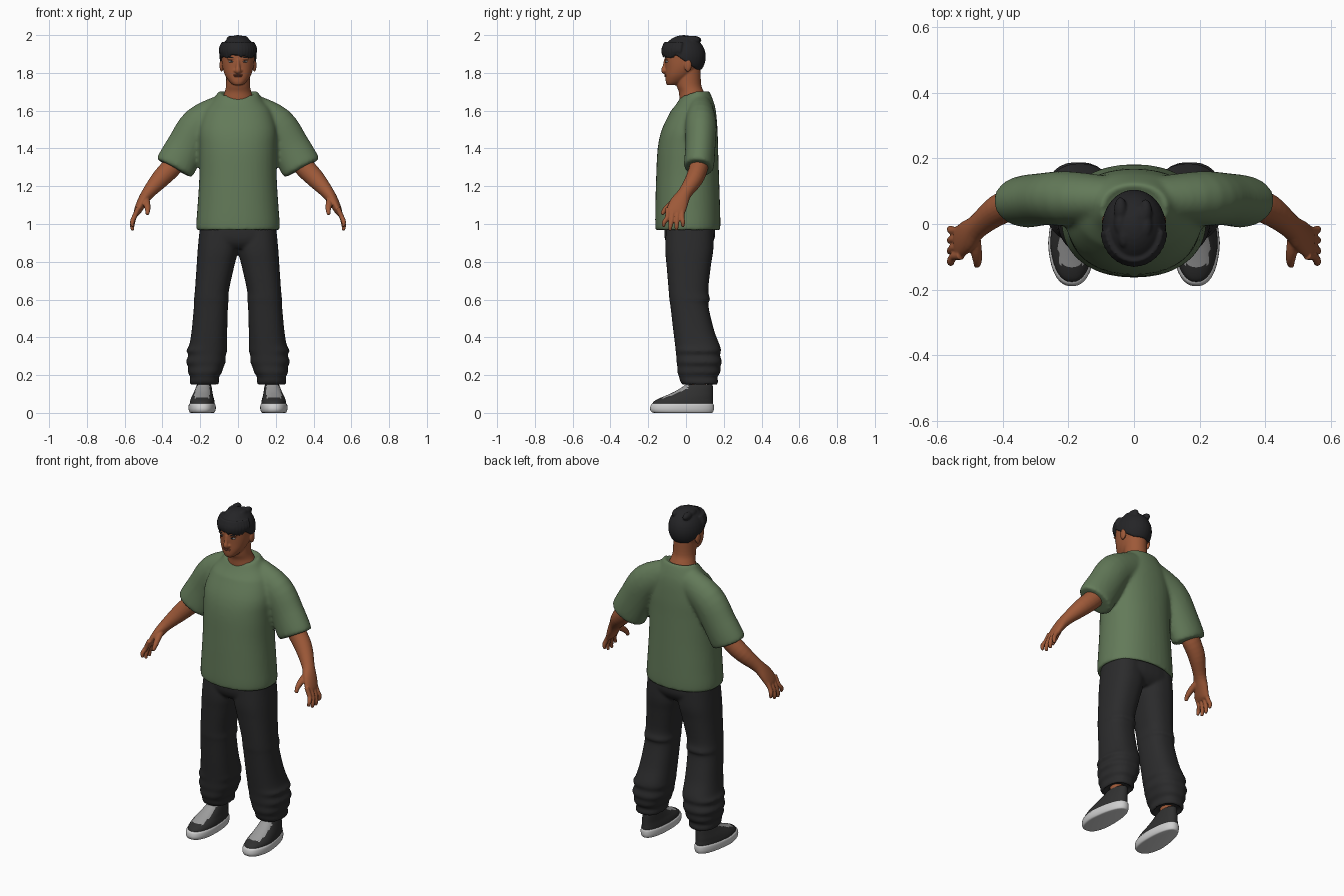
import bpy, bmesh, math, random
from mathutils import Vector, Matrix

cube = bpy.data.objects.get("Cube")
if cube:
    bpy.data.objects.remove(cube, do_unlink=True)
random.seed(4)


def material(name, r, g, b):
    mat = bpy.data.materials.new(name)
    mat.use_nodes = True
    mat.diffuse_color = (r, g, b, 1)
    shader = mat.node_tree.nodes["Principled BSDF"]
    shader.inputs["Base Color"].default_value = (r, g, b, 1)
    shader.inputs["Roughness"].default_value = 0.8
    return mat


SKIN = material("brown skin", .34, .10, .04)
LIPS = material("dark lips", .22, .06, .035)
GREEN = material("green cotton", .125, .195, .1)
BLACK = material("black cloth", .024, .024, .025)
HAIR = material("black hair", .018, .018, .02)
CHARCOAL = material("charcoal shoe", .03, .03, .03)
WHITE = material("white rubber", .62, .62, .62)
GREY = material("grey mesh", .33, .33, .33)
EYE = material("eye white", .55, .53, .5)


def spline(rows, steps=4):
    """Smooth curve through rows of values."""
    result = []
    last = len(rows) - 1
    for i in range(last):
        a, b, c, d = (rows[max(0, min(last, i + k))] for k in (-1, 0, 1, 2))
        for s in range(steps):
            t = s / steps
            result.append([q + t * ((r - p) / 2 + t * (p - 2.5 * q + 2 * r - w / 2
                           + t * (1.5 * (q - r) + (w - p) / 2)))
                           for p, q, r, w in zip(a, b, c, d)])
    return result + [list(rows[-1])]


def loft(bm, frames, power, sides=40):
    """Skin closed super-ellipse rings placed on (centre, u, v) frames."""
    rings = []
    for centre, u, v in frames:
        ring = []
        for i in range(sides):
            angle = math.tau * i / sides
            c, s = math.cos(angle), math.sin(angle)
            c = math.copysign(abs(c) ** (2 / power), c)
            s = math.copysign(abs(s) ** (2 / power), s)
            ring.append(bm.verts.new(centre + u * c + v * s))
        rings.append(ring)
    for low, high in zip(rings, rings[1:]):
        for i in range(sides):
            j = (i + 1) % sides
            bm.faces.new((low[i], low[j], high[j], high[i]))
    bm.faces.new(rings[0][::-1])
    bm.faces.new(rings[-1])


def slab(bm, rows, power=2.2):
    """Stack of level sections: height, x centre, half width, front y, back y."""
    loft(bm, [(Vector((x, (front + back) / 2, z)), Vector((w, 0, 0)),
               Vector((0, (back - front) / 2, 0)))
              for z, x, w, front, back in spline(rows)], power)


def tube(bm, rows, sides=24):
    """Limb along a path: x, y, z, side radius, front-back radius."""
    path = spline(rows)
    points = [Vector(p[:3]) for p in path]
    frames = []
    for i, p in enumerate(path):
        along = (points[min(i + 1, len(path) - 1)] - points[max(i - 1, 0)]).normalized()
        v = Vector((0, 1, 0))
        v = (v - along * v.dot(along)).normalized()
        frames.append((points[i], v.cross(along) * p[3], v * p[4]))
    loft(bm, frames, 2, sides)


def ball(bm, place, size):
    bmesh.ops.create_uvsphere(bm, u_segments=32, v_segments=20, radius=1,
                              matrix=Matrix.Translation(place) @ Matrix.Diagonal((*size, 1)))


def finish(name, bm, mats, mirror=False, voxel=0, smooth=4):
    bmesh.ops.recalc_face_normals(bm, faces=bm.faces)
    mesh = bpy.data.meshes.new(name)
    bm.to_mesh(mesh)
    bm.free()
    obj = bpy.data.objects.new(name, mesh)
    bpy.context.collection.objects.link(obj)
    for mat in mats:
        mesh.materials.append(mat)
    if mirror:
        obj.modifiers.new("Mirror", "MIRROR").use_mirror_merge = False
    if voxel:
        fuse = obj.modifiers.new("Fuse", "REMESH")
        fuse.mode = "VOXEL"
        fuse.voxel_size = voxel
        fuse.use_smooth_shade = True
        relax = obj.modifiers.new("Relax", "SMOOTH")
        relax.factor = 0.5
        relax.iterations = smooth
    bpy.ops.object.select_all(action="DESELECT")
    obj.select_set(True)
    bpy.context.view_layer.objects.active = obj
    if voxel:
        mesh.shade_smooth()
    else:
        bpy.ops.object.shade_smooth_by_angle(angle=math.radians(50))
    return obj


# Shirt: body with hollow hem, dipped neckline and short sleeves
bm = bmesh.new()
slab(bm, [(1.03, 0, .195, -.13, .15), (.98, 0, .2, -.14, .16), (.965, 0, .217, -.158, .178),
          (1, 0, .221, -.163, .182), (1.1, 0, .214, -.162, .18), (1.25, 0, .205, -.158, .175),
          (1.4, 0, .205, -.15, .17), (1.5, 0, .205, -.128, .167), (1.6, 0, .175, -.08, .158),
          (1.66, 0, .13, -.05, .142), (1.705, 0, .1, -.025, .12), (1.69, 0, .08, -.01, .105)])
for v in bm.verts:
    if v.co.z > 1.6:
        v.co.z -= .35 * max(0, .06 - v.co.y) * min(1, (v.co.z - 1.6) * 10)
tube(bm, [(.07, .075, 1.6, .09, .07), (.2, .078, 1.525, .102, .083), (.275, .076, 1.41, .104, .08),
          (.333, .068, 1.305, .107, .079), (.33, .068, 1.31, .09, .064), (.315, .07, 1.345, .085, .06)])
finish("shirt", bm, [GREEN], mirror=True, voxel=.01, smooth=5)

# Trousers: hips and two baggy legs with folds above the cuffs
bm = bmesh.new()
slab(bm, [(1.06, 0, .19, -.11, .14), (.95, 0, .203, -.115, .155), (.9, 0, .2, -.105, .14),
          (.87, 0, .15, -.08, .11)], 2.5)
slab(bm, [(1, .1, .1, -.105, .145), (.87, .106, .107, -.11, .145), (.78, .119, .1, -.103, .132),
          (.65, .138, .09, -.092, .118), (.6, .141, .092, -.088, .128), (.57, .143, .09, -.083, .118),
          (.44, .151, .094, -.068, .148), (.36, .158, .1, -.058, .178), (.33, .165, .108, -.055, .185),
          (.305, .164, .099, -.052, .18), (.27, .17, .105, -.05, .19), (.245, .17, .094, -.046, .182),
          (.215, .175, .09, -.046, .182), (.19, .177, .076, -.036, .166), (.165, .178, .078, -.03, .17),
          (.147, .178, .07, -.01, .16), (.17, .178, .06, .005, .14)], 2.4)
finish("trousers", bm, [BLACK], mirror=True, voxel=.008, smooth=4)

# Arms: forearm, palm, fingers and thumb
bm = bmesh.new()
tube(bm, [(.27, .075, 1.42, .05, .05), (.34, .07, 1.315, .054, .05), (.41, .045, 1.24, .049, .047),
          (.475, -.005, 1.165, .034, .037), (.508, -.035, 1.115, .027, .048),
          (.533, -.055, 1.065, .019, .05), (.54, -.058, 1.045, .01, .044)])
for k, drop in zip((-1.5, -.5, .5, 1.5), (.985, .966, .968, .985)):
    y = -.058 + k * .026
    tube(bm, [(.528, y, 1.085, .013, .013), (.55, y - .002, 1.035, .013, .013),
              (.56, y + k * .007 - .008, drop + .025, .012, .012),
              (.556, y + k * .008 - .01, drop, .008, .008)], 12)
tube(bm, [(.49, -.025, 1.14, .02, .02), (.482, -.08, 1.105, .018, .017),
          (.478, -.112, 1.075, .014, .014), (.48, -.128, 1.05, .009, .009)], 12)
finish("arms", bm, [SKIN], mirror=True, voxel=.004, smooth=3)

# Head: skull, neck, brow, nose and ears
bm = bmesh.new()
slab(bm, [(1.735, 0, .024, -.1, -.05), (1.752, 0, .044, -.107, -.01), (1.785, 0, .067, -.109, .03),
          (1.825, 0, .081, -.109, .065), (1.87, 0, .087, -.111, .085), (1.92, 0, .087, -.11, .088),
          (1.96, 0, .07, -.09, .07), (1.98, 0, .04, -.05, .04)])
slab(bm, [(1.6, 0, .09, -.03, .12), (1.66, 0, .084, -.035, .113), (1.7, 0, .07, -.038, .095),
          (1.74, 0, .063, -.052, .08), (1.82, 0, .063, -.06, .078)], 2)
tube(bm, [(0, -.104, 1.87, .01, .012), (0, -.112, 1.835, .011, .012), (0, -.118, 1.812, .015, .014),
          (0, -.108, 1.802, .014, .01)])
ball(bm, (0, -.122, 1.875), (.001, .001, .001))
for side in (-1, 1):
    ball(bm, (side * .033, -.098, 1.877), (.026, .015, .009))
    ball(bm, (side * .013, -.108, 1.811), (.01, .011, .008))
    ball(bm, (side * .087, .01, 1.84), (.011, .02, .034))
finish("head", bm, [SKIN], voxel=.004, smooth=4)

# Face details
bm = bmesh.new()
ball(bm, (.035, -.098, 1.86), (.016, .011, .006))
finish("eyes", bm, [EYE], mirror=True)
bm = bmesh.new()
ball(bm, (.035, -.106, 1.86), (.006, .005, .006))
ball(bm, (.036, -.104, 1.88), (.021, .009, .004))
finish("irises_and_brows", bm, [HAIR], mirror=True)
bm = bmesh.new()
ball(bm, (0, -.106, 1.789), (.025, .009, .004))
ball(bm, (0, -.106, 1.782), (.021, .009, .005))
finish("lips", bm, [LIPS])

# Hair: rounded cap trimmed along a sloping hairline, with a ragged fringe
bm = bmesh.new()
ball(bm, (0, -.012, 1.885), (.098, .117, .115))
for v in bm.verts:
    line = 1.9 - .085 * min(1, max(0, (v.co.y + .06) / .12))
    v.co.z = max(v.co.z, line)
for i in range(17):
    angle = math.radians(-170 + 10 * i)
    x, y = .084 * math.cos(angle), -.014 + .1 * math.sin(angle)
    tip = 1.888 + random.uniform(-.012, .008)
    tube(bm, [(x * .9, y * .9, 1.96, .014, .014), (x * 1.08, y * 1.05, 1.92, .014, .012),
              (x * 1.05, y * 1.04, tip, .005, .006)], 10)
for i in range(9):
    ball(bm, (random.uniform(-.05, .05), random.uniform(-.07, .05), 1.974), (.02, .04, .022))
finish("hair", bm, [HAIR], voxel=.005, smooth=3)

# Ankles
bm = bmesh.new()
tube(bm, [(.18, .07, .28, .04, .045), (.18, .068, .17, .036, .042), (.182, .065, .1, .036, .045)])
finish("ankles", bm, [SKIN], mirror=True)


def narrow_heel(bm):
    for v in bm.verts:
        back = max(0, v.co.y + .06)
        v.co.x = .19 + (v.co.x - .19) * (1 - back) - .05 * back


# Shoes: rubber soles and uppers with a mesh tongue
bm = bmesh.new()
slab(bm, [(0, .19, .06, -.165, .135), (.004, .19, .068, -.182, .143), (.02, .19, .073, -.19, .148),
          (.042, .19, .072, -.186, .147), (.05, .19, .066, -.178, .142)], 2.4)
narrow_heel(bm)
finish("shoe_soles", bm, [WHITE], mirror=True)
bm = bmesh.new()
slab(bm, [(.03, .19, .067, -.178, .142), (.055, .19, .067, -.175, .143), (.072, .19, .064, -.152, .142),
          (.09, .19, .059, -.11, .142), (.112, .188, .053, -.062, .142), (.138, .186, .046, -.018, .142),
          (.15, .186, .04, .0, .138), (.135, .186, .034, .012, .125)], 2.3)
bmesh.ops.recalc_face_normals(bm, faces=bm.faces)
for face in bm.faces:
    middle = face.calc_center_median()
    if -.128 < middle.y < .012 and abs(middle.x - .19) < .04 and face.normal.z > .2:
        face.material_index = 1
narrow_heel(bm)
finish("shoe_uppers", bm, [CHARCOAL, GREY], mirror=True)
